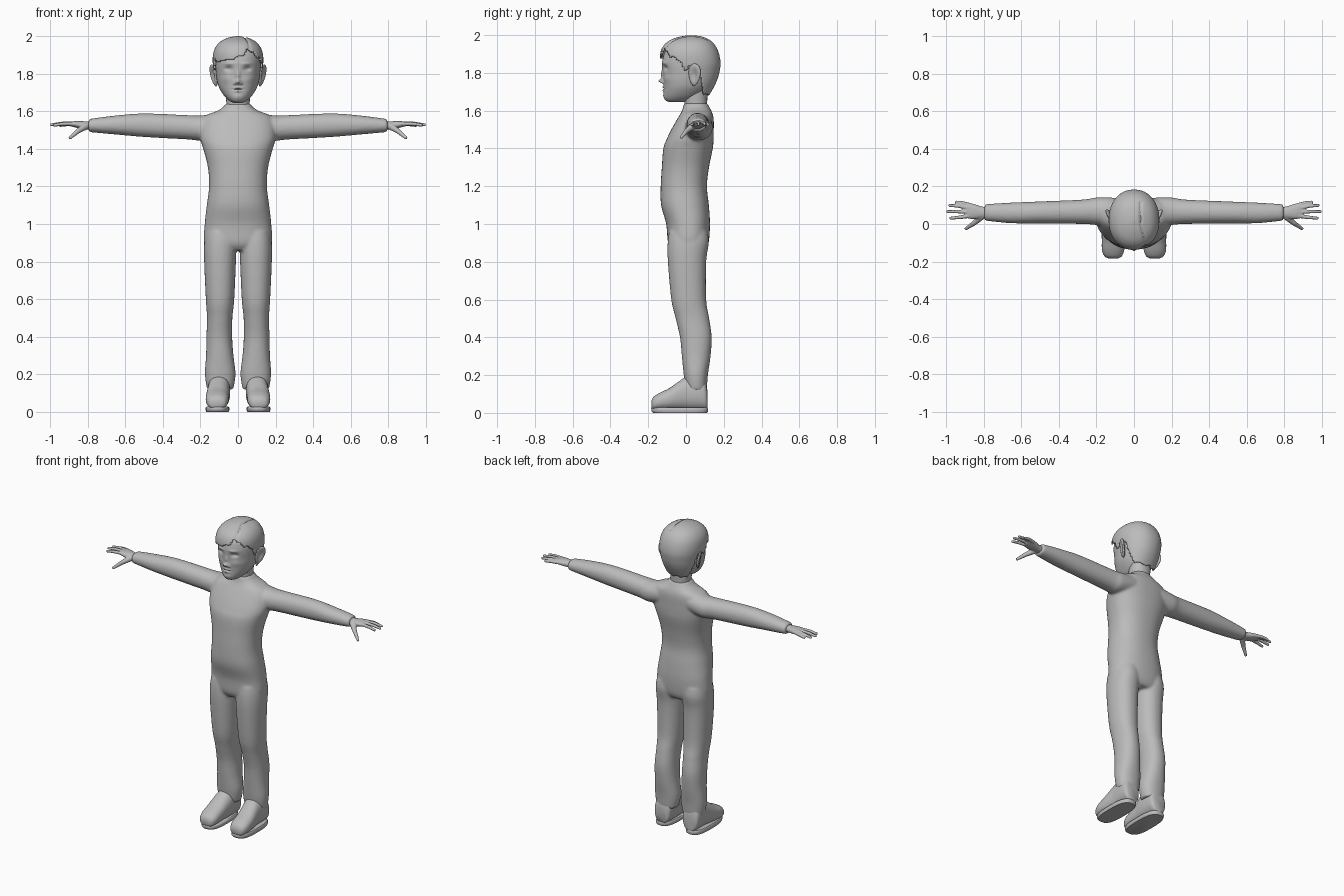
import bpy, bmesh, math
from mathutils import Vector, Matrix

GREY = bpy.data.materials.new("plain grey")
GREY.diffuse_color = (0.5, 0.5, 0.5, 1)
ORDER = {'x': lambda t, a, b: (t, a, b),
         'y': lambda t, a, b: (a, t, b),
         'z': lambda t, a, b: (a, b, t)}


def spline(p, q, r, s, t):
    """Catmull-Rom value between q and r."""
    return 0.5 * (2*q + (r-p)*t + (2*p - 5*q + 4*r - s)*t*t + (3*q - p - 3*r + s)*t**3)


def loft(bm, rings, axis='z', side=1, segs=40, sub=5, power=2.2):
    """Smooth tube through rings (t, a0, a1, b0, b1); side=-1 mirrors it in x."""
    fine = []
    for i in range(len(rings) - 1):
        near = [rings[max(0, min(len(rings)-1, i+k))] for k in (-1, 0, 1, 2)]
        fine += [[spline(*v, j/sub) for v in zip(*near)] for j in range(sub)]
    fine.append(rings[-1])
    loops = []
    for t, a0, a1, b0, b1 in fine:
        loop = []
        for k in range(segs):
            w = 2*math.pi*k/segs
            c, s = math.cos(w), math.sin(w)
            a = (a0+a1)/2 + (a1-a0)/2 * math.copysign(abs(c)**(2/power), c)
            b = (b0+b1)/2 + (b1-b0)/2 * math.copysign(abs(s)**(2/power), s)
            x, y, z = ORDER[axis](t, a, b)
            loop.append(bm.verts.new((x*side, y, z)))
        loops.append(loop)
    for lo, hi in zip(loops, loops[1:]):
        for k in range(segs):
            n = (k+1) % segs
            bm.faces.new((lo[k], lo[n], hi[n], hi[k]))
    bm.faces.new(loops[0])
    bm.faces.new(loops[-1])


def ball(bm, center, size, rot=Matrix(), segs=20):
    m = Matrix.Translation(center) @ rot @ Matrix.Diagonal((*size, 1))
    return bmesh.ops.create_uvsphere(bm, u_segments=segs, v_segments=segs//2,
                                     radius=1, matrix=m)['verts']


def finger(bm, points, r0, r1):
    """Overlapping balls along a bent line, fused later."""
    n = 14
    for i in range(n + 1):
        f = i/n * (len(points)-1)
        k = min(int(f), len(points)-2)
        p = Vector(points[k]).lerp(Vector(points[k+1]), f-k)
        ball(bm, p, [r0 + (r1-r0)*i/n]*3, segs=12)


def finish(name, bm, voxel=0, smooth=0, angle=60):
    bmesh.ops.recalc_face_normals(bm, faces=bm.faces)
    me = bpy.data.meshes.new(name)
    bm.to_mesh(me)
    bm.free()
    me.materials.append(GREY)
    ob = bpy.data.objects.new(name, me)
    bpy.context.collection.objects.link(ob)
    for o in bpy.context.selected_objects:
        o.select_set(False)
    ob.select_set(True)
    bpy.context.view_layer.objects.active = ob
    bpy.ops.object.shade_smooth_by_angle(angle=math.radians(angle))
    if voxel:
        m = ob.modifiers.new("fuse", 'REMESH')
        m.mode, m.voxel_size, m.use_smooth_shade = 'VOXEL', voxel, True
        s = ob.modifiers.new("soften", 'SMOOTH')
        s.factor, s.iterations = 0.5, smooth
    return ob


# Body suit: torso, legs and sleeves fused into one skin
torso = [(.86, -.12, .12, -.07, .1), (.9, -.178, .178, -.095, .12),
         (1.0, -.177, .177, -.105, .127), (1.1, -.166, .166, -.132, .121),
         (1.2, -.154, .154, -.134, .111), (1.3, -.16, .16, -.128, .122),
         (1.4, -.185, .185, -.12, .142), (1.45, -.2, .2, -.102, .146),
         (1.5, -.2, .2, -.078, .147), (1.55, -.19, .19, -.05, .147),
         (1.58, -.165, .165, -.032, .142), (1.602, -.11, .11, -.02, .133),
         (1.625, -.076, .076, -.014, .12), (1.64, -.07, .07, -.012, .116)]
leg = [(.12, .025, .165, -.0, .11), (.2, .013, .176, -.012, .116),
       (.3, .024, .17, -.022, .13), (.4, .031, .168, -.032, .136),
       (.5, .03, .165, -.055, .123), (.6, .02, .171, -.078, .107),
       (.8, .011, .18, -.096, .107), (.9, .009, .18, -.097, .121),
       (.96, .012, .17, -.09, .115)]
sleeve = [(.1, -.01, .14, 1.46, 1.59), (.2, -.005, .141, 1.444, 1.577),
          (.27, .0, .13, 1.45, 1.579), (.5, .003, .12, 1.463, 1.588),
          (.65, .004, .114, 1.476, 1.577), (.77, .015, .107, 1.487, 1.562),
          (.795, .018, .103, 1.491, 1.556)]
bm = bmesh.new()
loft(bm, torso, power=2.3)
for s in (1, -1):
    loft(bm, leg, side=s)
    loft(bm, sleeve, 'x', side=s, power=2.1)
finish("body_suit", bm, voxel=0.008, smooth=6)

# Neck
bm = bmesh.new()
loft(bm, [(1.58, -.066, .066, -.008, .11), (1.64, -.062, .062, -.008, .112),
          (1.72, -.068, .068, -.02, .115)])
finish("neck", bm)

# Hands and shoes, mirrored in x
fingers = [[(.87, .1, 1.53), (.91, .112, 1.53), (.945, .116, 1.524)],
           [(.88, .085, 1.535), (.93, .095, 1.535), (.98, .099, 1.528)],
           [(.88, .064, 1.535), (.94, .066, 1.535), (.992, .066, 1.528)],
           [(.88, .042, 1.533), (.93, .035, 1.533), (.976, .031, 1.526)]]
palm = [(.77, .032, .09, 1.502, 1.546), (.81, .03, .093, 1.504, 1.546),
        (.85, .026, .106, 1.51, 1.548), (.88, .029, .112, 1.517, 1.546),
        (.9, .035, .108, 1.523, 1.541)]
shoe = [(-.183, .085, .135, .03, .065), (-.172, .065, .157, .016, .085),
        (-.14, .052, .17, .016, .106), (-.09, .049, .171, .016, .13),
        (-.04, .046, .166, .016, .165), (.0, .042, .162, .016, .19),
        (.06, .042, .162, .016, .2), (.1, .048, .157, .016, .17),
        (.113, .065, .142, .02, .12)]
sole = [(0, .051, .169, -.174, .112), (.008, .046, .172, -.182, .116),
        (.022, .046, .172, -.184, .116), (.028, .051, .168, -.178, .112)]
for s, label in ((1, "left"), (-1, "right")):
    bm = bmesh.new()
    loft(bm, palm, 'x', side=s, segs=24)
    for pts in fingers:
        finger(bm, [(x*s, y, z) for x, y, z in pts], .0115, .0085)
    finger(bm, [(x*s, y, z) for x, y, z in
                ((.81, .04, 1.52), (.85, .005, 1.495), (.893, -.024, 1.459))], .019, .009)
    finish(label + "_hand", bm, voxel=0.004, smooth=3)
    bm = bmesh.new()
    loft(bm, shoe, 'y', side=s, power=2.3)
    finish(label + "_shoe", bm)
    bm = bmesh.new()
    loft(bm, sole, side=s, sub=2, power=2.8)
    finish(label + "_shoe_sole", bm, angle=40)

# Head with a face shaped by soft bumps (x, z, width, height, push in y)
skull = [(1.645, -.025, .025, -.085, .0), (1.655, -.045, .045, -.108, .03),
         (1.68, -.072, .072, -.117, .08), (1.72, -.098, .098, -.118, .12),
         (1.76, -.111, .111, -.12, .145), (1.8, -.117, .117, -.121, .16),
         (1.84, -.12, .12, -.126, .165), (1.88, -.12, .12, -.122, .165),
         (1.92, -.112, .112, -.105, .15), (1.96, -.08, .08, -.06, .115),
         (1.98, -.03, .03, -.01, .07)]
bumps = [(0, 1.79, .011, .026, -.012), (0, 1.757, .014, .011, -.024),
         (0, 1.724, .021, .005, -.007), (0, 1.707, .018, .006, -.007),
         (0, 1.716, .026, .003, .006), (0, 1.676, .026, .014, -.004)]
for s in (1, -1):
    bumps += [(.017*s, 1.748, .007, .007, -.01), (.05*s, 1.826, .02, .013, .014),
              (.045*s, 1.853, .028, .008, -.005), (.06*s, 1.77, .025, .02, -.004)]
bm = bmesh.new()
loft(bm, skull, segs=140, sub=10, power=2.15)
for v in bm.verts:
    x, y, z = v.co
    if y < 0:
        v.co.y += sum(d * math.exp(-((x-a)/w)**2 - ((z-b)/h)**2) for a, b, w, h, d in bumps)
finish("head", bm)

# Eyes and ears
for s, label in ((1, "left"), (-1, "right")):
    bm = bmesh.new()
    ball(bm, (.05*s, -.079, 1.825), (.021, .02, .011))
    finish(label + "_eye", bm)
    bm = bmesh.new()
    ear = ball(bm, (0, 0, 0), (.014, .034, .06), segs=32)
    for v in ear:
        r = (v.co.y/.034)**2 + (v.co.z/.06)**2
        if v.co.x*s > 0:                       # hollow of the ear
            v.co.x -= s * .016 * math.exp(-r/.35)
        v.co.y *= 1 + 4*v.co.z                 # wider top, narrow lobe
    turn = (Matrix.Translation((.129*s, .045, 1.79)) @ Matrix.Rotation(-.45*s, 4, 'Z')
            @ Matrix.Rotation(.17*s, 4, 'Y') @ Matrix.Rotation(-.15, 4, 'X'))
    bmesh.ops.transform(bm, matrix=turn, verts=bm.verts)
    finish(label + "_ear", bm)

# Hair: a cap trimmed along a ragged hairline, with a side parting
cap = [(1.66, -.06, .06, .0, .112), (1.68, -.085, .085, -.02, .122),
       (1.72, -.106, .106, -.08, .145), (1.76, -.119, .119, -.11, .164),
       (1.8, -.127, .127, -.128, .176), (1.85, -.134, .134, -.136, .183),
       (1.9, -.133, .133, -.137, .175), (1.94, -.12, .12, -.122, .158),
       (1.97, -.094, .094, -.09, .132), (1.99, -.055, .055, -.04, .092),
       (1.999, -.012, .012, .01, .045)]


def hairline(x, y):
    if y < -.05:
        base = 1.885 + (.05 * math.exp(-((x-.06)/.03)**2) if y < -.08 else 0) + .15*min(x, 0)
    elif y < 0:
        base = 1.88 - (y+.05)*1.4
    elif y < .075:
        base = 1.81 + .03*math.sin(y/.075*math.pi)
    else:
        base = max(1.685, 1.8 - (y-.075)*6)
    return base + .006*math.sin(90*x + 130*y)


bm = bmesh.new()
loft(bm, cap, segs=96, sub=8, power=2.15)
drop = []
for f in bm.faces:
    c = f.calc_center_median()
    if c.z < hairline(c.x, c.y):
        drop.append(f)
bmesh.ops.delete(bm, geom=drop, context='FACES')
for v in bm.verts:
    x, y, z = v.co
    if z > 1.88 and y < .12:                   # parting groove
        v.co.z -= .008 * math.exp(-((x - .035 - .25*max(0, -y))/.006)**2)
hair = finish("hair", bm)
shell = hair.modifiers.new("thickness", 'SOLIDIFY')
shell.thickness, shell.offset = .01, -1
